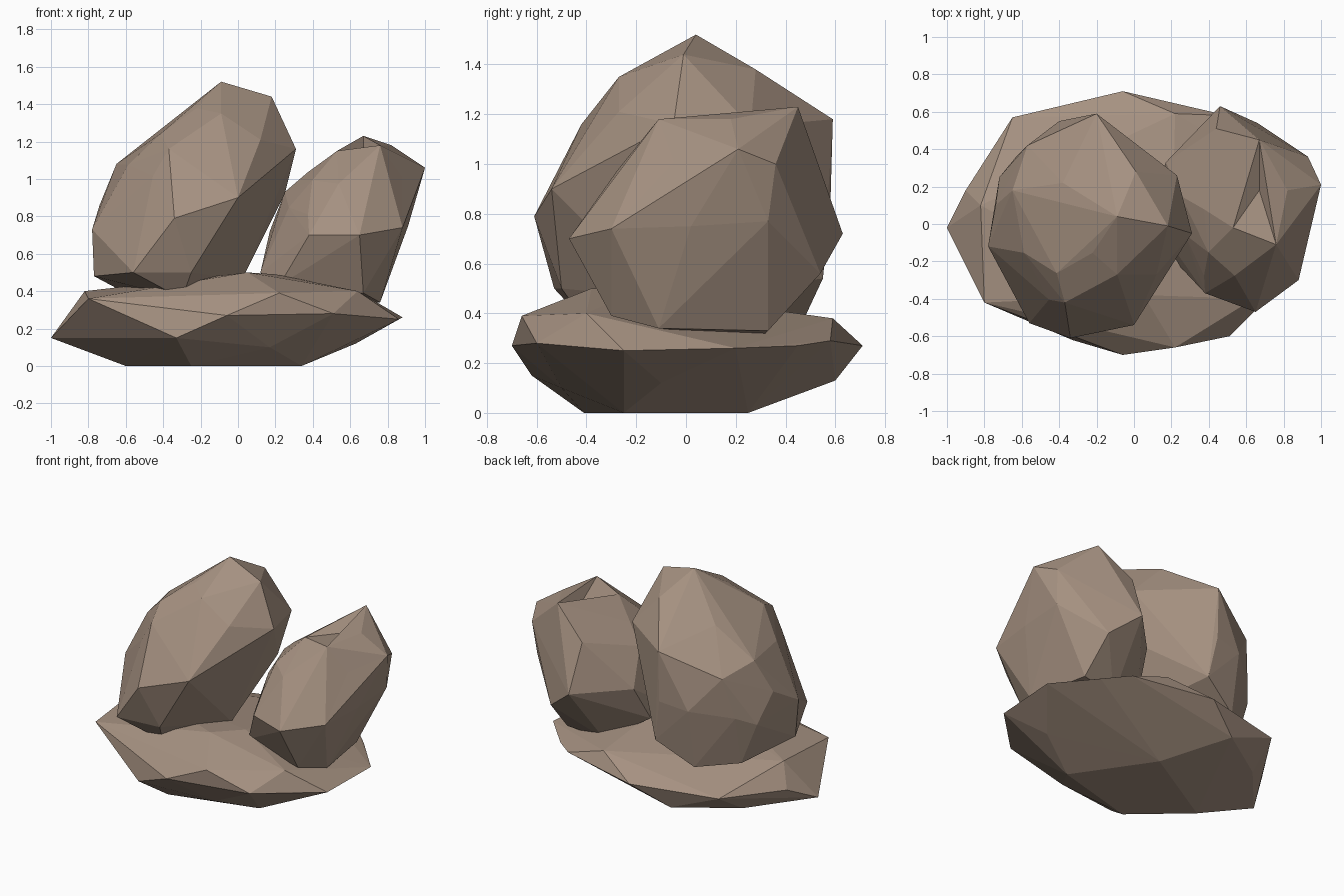
import bpy
import bmesh
from mathutils import Matrix, Vector

cube = bpy.data.objects.get("Cube")
if cube:
    bpy.data.objects.remove(cube, do_unlink=True)

# One earthy stone colour
STONE = (0.38, 0.285, 0.22, 1.0)
stone = bpy.data.materials.new("warm grey brown stone")
stone.use_nodes = True
stone.diffuse_color = STONE
shader = next(n for n in stone.node_tree.nodes if n.type == "BSDF_PRINCIPLED")
shader.inputs["Base Color"].default_value = STONE
shader.inputs["Roughness"].default_value = 0.9


def make_rock(name, centre, radii, tilt, corners, dents=()):
    """Chisel a tilted ellipsoid: pull its nearest points out to the
    main corners, wrap the result in flat facets, then press in dents."""
    bm = bmesh.new()
    bmesh.ops.create_icosphere(bm, subdivisions=2, radius=1)
    shape = (Matrix.Translation(centre) @ Matrix.Rotation(tilt, 4, "Y")
             @ Matrix.Diagonal((*radii, 1)))
    bmesh.ops.transform(bm, matrix=shape, verts=bm.verts)

    # Each corner claims the free point lying closest to it
    free = list(bm.verts)
    for corner in map(Vector, corners):
        nearest = min(free, key=lambda v: (v.co - corner).length)
        nearest.co = corner
        free.remove(nearest)
    points = [v.co.copy() for v in bm.verts]

    # Wrap the points in a closed faceted skin
    bm.clear()
    for point in points:
        bm.verts.new(point)
    hull = bmesh.ops.convex_hull(bm, input=list(bm.verts))
    loose = set(hull["geom_interior"]) | set(hull["geom_unused"])
    bmesh.ops.delete(bm, geom=[g for g in loose if isinstance(g, bmesh.types.BMVert)],
                     context="VERTS")
    bmesh.ops.recalc_face_normals(bm, faces=bm.faces)

    # Push the facet closest to each dent inwards
    for dent in map(Vector, dents):
        facet = min(bm.faces, key=lambda f: (f.calc_center_median() - dent).length)
        poked = bmesh.ops.poke(bm, faces=[facet])
        poked["verts"][0].co = dent

    mesh = bpy.data.meshes.new(name)
    bm.to_mesh(mesh)
    bm.free()
    mesh.materials.append(stone)
    rock = bpy.data.objects.new(name, mesh)
    bpy.context.collection.objects.link(rock)
    return rock


# Wide slab the two boulders stand on
make_rock(
    "base_slab", (-.06, 0, .22), (.7, .5, .16), 0,
    [(-1, -.02, .15), (-.9, .18, .25), (-.65, .57, .27), (-.06, .71, .27),
     (.5, .58, .29), (.22, .59, .38), (.65, .45, .27), (.88, .2, .26),
     (.86, -.25, .25), (.51, -.6, .28), (.22, -.66, .39), (-.06, -.7, .27),
     (-.33, -.62, .15), (-.8, -.42, .36), (-.82, .1, .4), (.05, -.38, .5),
     (.2, -.2, .49), (.64, -.4, .4), (-.6, -.1, 0), (.34, -.25, 0),
     (-.25, -.41, 0), (0, .25, 0), (-.3, .6, .13), (-.68, .35, .13),
     (.17, -.5, .1), (.63, -.1, .12)])

# Tall boulder leaning towards the middle
make_rock(
    "tall_boulder", (-.24, 0, .92), (.4, .5, .5), .42,
    [(-.09, .04, 1.52), (.18, -.01, 1.44), (.31, -.05, 1.16), (-.65, .18, 1.08),
     (-.38, .22, 1.27), (-.37, -.42, 1.16), (-.34, -.61, .79), (-.09, -.27, 1.35),
     (-.4, -.12, 1.26), (0, -.54, .9), (.12, -.27, 1.21), (-.56, -.53, .5),
     (-.25, -.5, .5), (-.78, -.12, .73), (-.77, -.1, .48), (-.2, .59, 1.18),
     (.01, .28, 1.38), (.23, .26, 1.15), (-.57, .42, 1.02), (-.74, .1, .86),
     (-.63, .36, .74), (-.15, .55, .54), (-.4, .48, .39), (-.62, .28, .4),
     (-.2, .58, .83), (-.4, .55, .8), (-.72, .25, .68), (.25, .08, .92),
     (-.3, -.4, .36), (.02, -.1, .46)])

# Shorter boulder leaning outwards, with two hollows near its crown
make_rock(
    "short_boulder", (.54, .08, .75), (.3, .44, .4), .35,
    [(.67, .45, 1.23), (.82, .18, 1.18), (1, .21, 1.06), (.76, -.11, 1.18),
     (.53, -.02, 1.15), (.44, .51, 1.04), (.93, .36, 1),
     (.88, -.3, .74), (.65, -.47, .7), (.38, -.37, .7), (.67, -.3, .39),
     (.91, .02, .75), (.91, .33, .77), (.46, .63, .72), (.66, .54, .56),
     (.68, .33, .33), (.76, -.11, .34), (.12, 0, .5), (.22, -.2, .43),
     (.25, .15, .93), (.17, .33, .72), (.13, .2, .48), (.42, .3, .3)],
    dents=[(.67, .18, 1.14), (.88, -.05, 1.01)])
